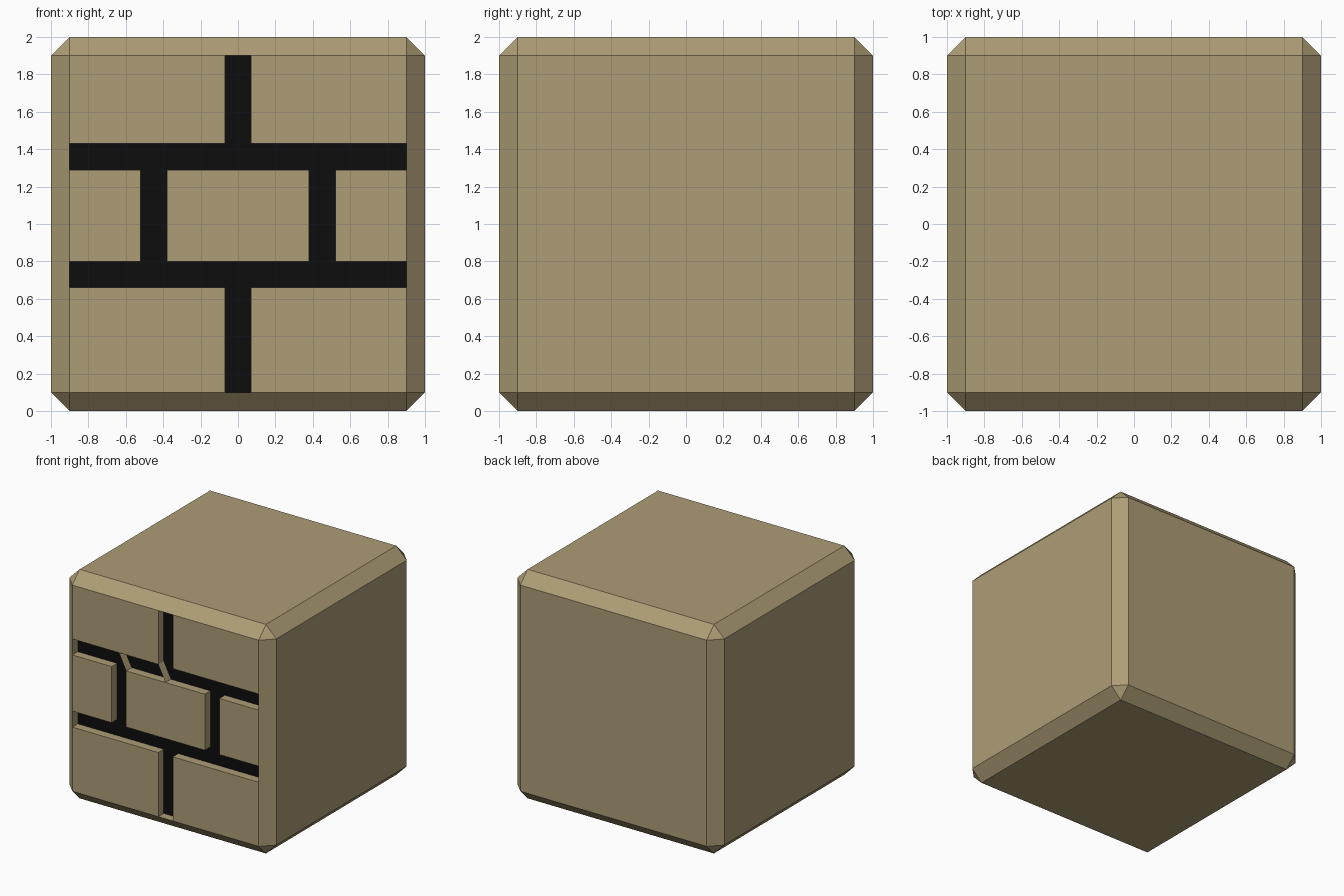
import bpy, bmesh
from mathutils import Vector

if "Cube" in bpy.data.objects:
    bpy.data.objects.remove(bpy.data.objects["Cube"])

DEPTH = 0.075


def material(name, color):
    m = bpy.data.materials.new(name)
    m.diffuse_color = color
    m.use_nodes = True
    m.node_tree.nodes["Principled BSDF"].inputs["Base Color"].default_value = m.diffuse_color
    return m


stone = material("sandstone", (0.42, 0.34, 0.18, 1))
mortar = material("dark_mortar", (0.004, 0.004, 0.004, 1))


def add_object(name, bm):
    mesh = bpy.data.meshes.new(name)
    bm.to_mesh(mesh)
    bm.free()
    mesh.materials.append(stone)
    mesh.materials.append(mortar)
    obj = bpy.data.objects.new(name, mesh)
    bpy.context.collection.objects.link(obj)
    return obj


# chamfered block
bm = bmesh.new()
bmesh.ops.create_cube(bm, size=2)
bmesh.ops.translate(bm, verts=bm.verts, vec=(0, 0, 1))
bmesh.ops.bevel(bm, geom=bm.edges[:], offset=0.1, segments=1, affect='EDGES')


def front_faces():
    return [f for f in bm.faces if f.calc_center_median().y < -0.999]


# cut the front face along the brick outlines
cuts = [(Vector((x, 0, 0)), Vector((1, 0, 0))) for x in (-.52, -.38, -.07, .07, .38, .52)]
cuts += [(Vector((0, 0, z)), Vector((0, 0, 1))) for z in (.66, .80, 1.29, 1.43)]
for co, no in cuts:
    faces = front_faces()
    edges = {e for f in faces for e in f.edges}
    verts = {v for f in faces for v in f.verts}
    bmesh.ops.bisect_plane(bm, geom=[*verts, *edges, *faces], plane_co=co, plane_no=no)


# mortar joints: two full rows, plus staggered upright joints
def is_joint(c):
    if .66 < c.z < .80 or 1.29 < c.z < 1.43:
        return True
    if .80 < c.z < 1.29:
        return .38 < abs(c.x) < .52
    return abs(c.x) < .07


joints = [f for f in front_faces() if is_joint(f.calc_center_median())]
result = bmesh.ops.extrude_face_region(bm, geom=joints)["geom"]
bmesh.ops.delete(bm, geom=[f for f in joints if f.is_valid], context='FACES_ONLY')
for f in result:
    if isinstance(f, bmesh.types.BMFace):
        f.material_index = 1
bmesh.ops.translate(bm, vec=(0, DEPTH, 0),
                    verts=[v for v in result if isinstance(v, bmesh.types.BMVert)])
bmesh.ops.recalc_face_normals(bm, faces=bm.faces[:])
bmesh.ops.dissolve_limit(bm, angle_limit=0.01, verts=bm.verts[:], edges=bm.edges[:],
                         delimit={'MATERIAL'})
add_object("brick_block", bm)

# two slanted slivers bridging the upper joint
bm = bmesh.new()
for top, bottom in ((-.45, -.38), (-.07, 0)):
    points = [(top, -1, 1.43), (bottom, -1, 1.29),
              (bottom, -1 + DEPTH, 1.29), (top, -1 + DEPTH, 1.43)]
    bm.faces.new([bm.verts.new(p) for p in points])
add_object("joint_slivers", bm)
